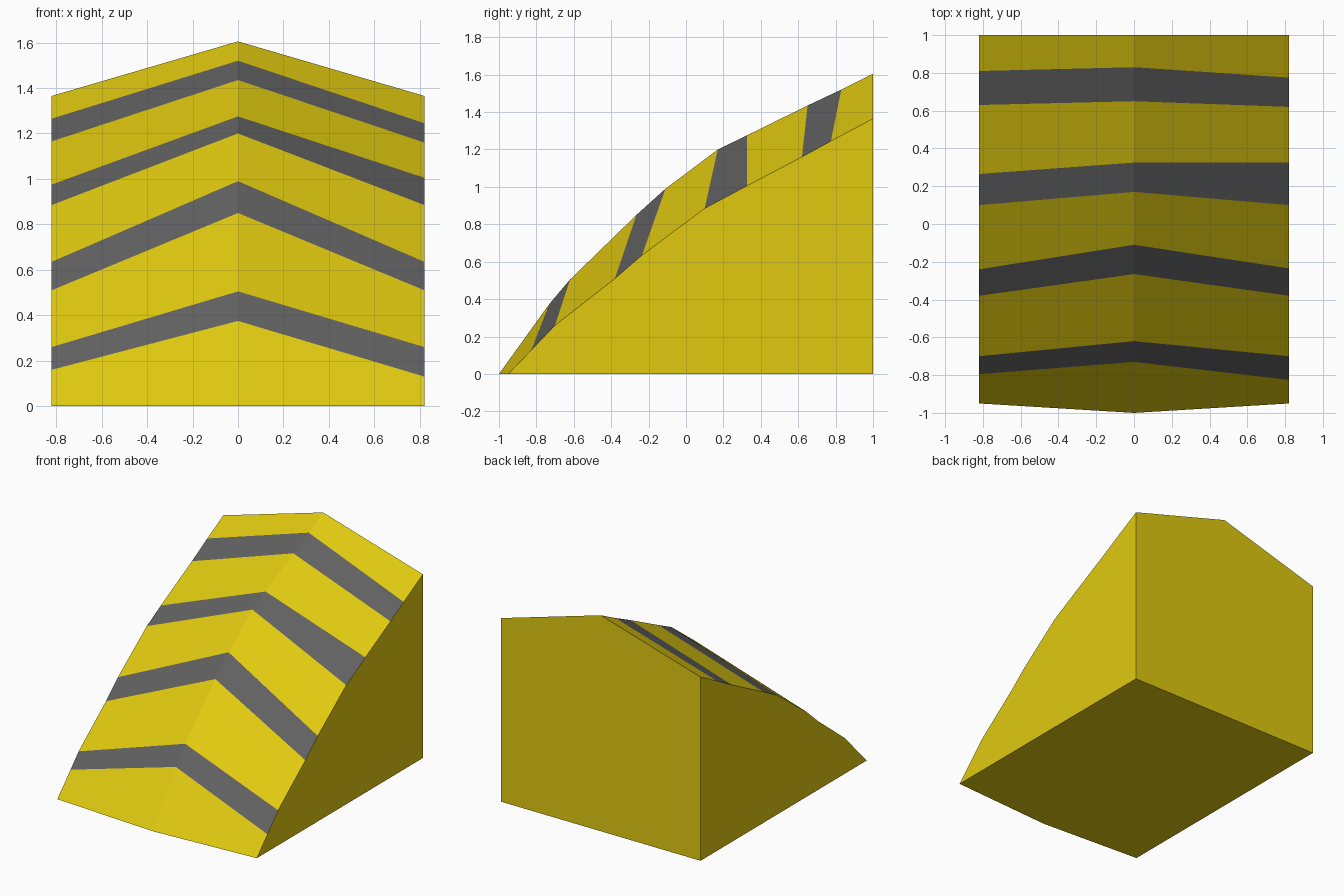
import bpy, bmesh

if "Cube" in bpy.data.objects:
    bpy.data.objects.remove(bpy.data.objects["Cube"])

HALF = 0.82  # half width

# Stripe edge lines up the sloping face: (y, z) at left side, centre ridge, right side
rows = [
    ((-0.95, 0.00), (-1.00, 0.00), (-0.95, 0.00)),
    ((-0.795, 0.16), (-0.73, 0.375), (-0.825, 0.13)),
    ((-0.70, 0.26), (-0.62, 0.505), (-0.70, 0.26)),
    ((-0.38, 0.51), (-0.265, 0.85), (-0.38, 0.51)),
    ((-0.24, 0.635), (-0.11, 0.99), (-0.235, 0.635)),
    ((0.10, 0.885), (0.17, 1.20), (0.10, 0.885)),
    ((0.265, 0.975), (0.325, 1.275), (0.325, 1.005)),
    ((0.63, 1.165), (0.65, 1.435), (0.62, 1.16)),
    ((0.81, 1.265), (0.83, 1.52), (0.775, 1.245)),
    ((1.00, 1.365), (1.00, 1.605), (1.00, 1.365)),
]


def material(name, color):
    m = bpy.data.materials.new(name)
    m.diffuse_color = color
    m.use_nodes = True
    m.node_tree.nodes["Principled BSDF"].inputs["Base Color"].default_value = m.diffuse_color
    return m


bm = bmesh.new()
grid = [[bm.verts.new((x, y, z)) for x, (y, z) in zip((-HALF, 0, HALF), row)]
        for row in rows]

# Sloping face: alternating yellow bands and grey chevron stripes
for i, (low, high) in enumerate(zip(grid, grid[1:])):
    for k in (0, 1):
        f = bm.faces.new((low[k], low[k + 1], high[k + 1], high[k]))
        f.material_index = i % 2

# Side walls, back wall and base
back_left = bm.verts.new((-HALF, 1, 0))
back_right = bm.verts.new((HALF, 1, 0))
bm.faces.new([r[0] for r in grid] + [back_left])
bm.faces.new([r[2] for r in grid] + [back_right])
bm.faces.new(grid[-1] + [back_right, back_left])
bm.faces.new(grid[0] + [back_right, back_left])
bmesh.ops.recalc_face_normals(bm, faces=bm.faces)

mesh = bpy.data.meshes.new("striped_wedge")
bm.to_mesh(mesh)
bm.free()
mesh.materials.append(material("yellow", (0.75, 0.59, 0.005, 1)))
mesh.materials.append(material("dark_grey", (0.12, 0.12, 0.12, 1)))
wedge = bpy.data.objects.new("striped_wedge", mesh)
bpy.context.collection.objects.link(wedge)
